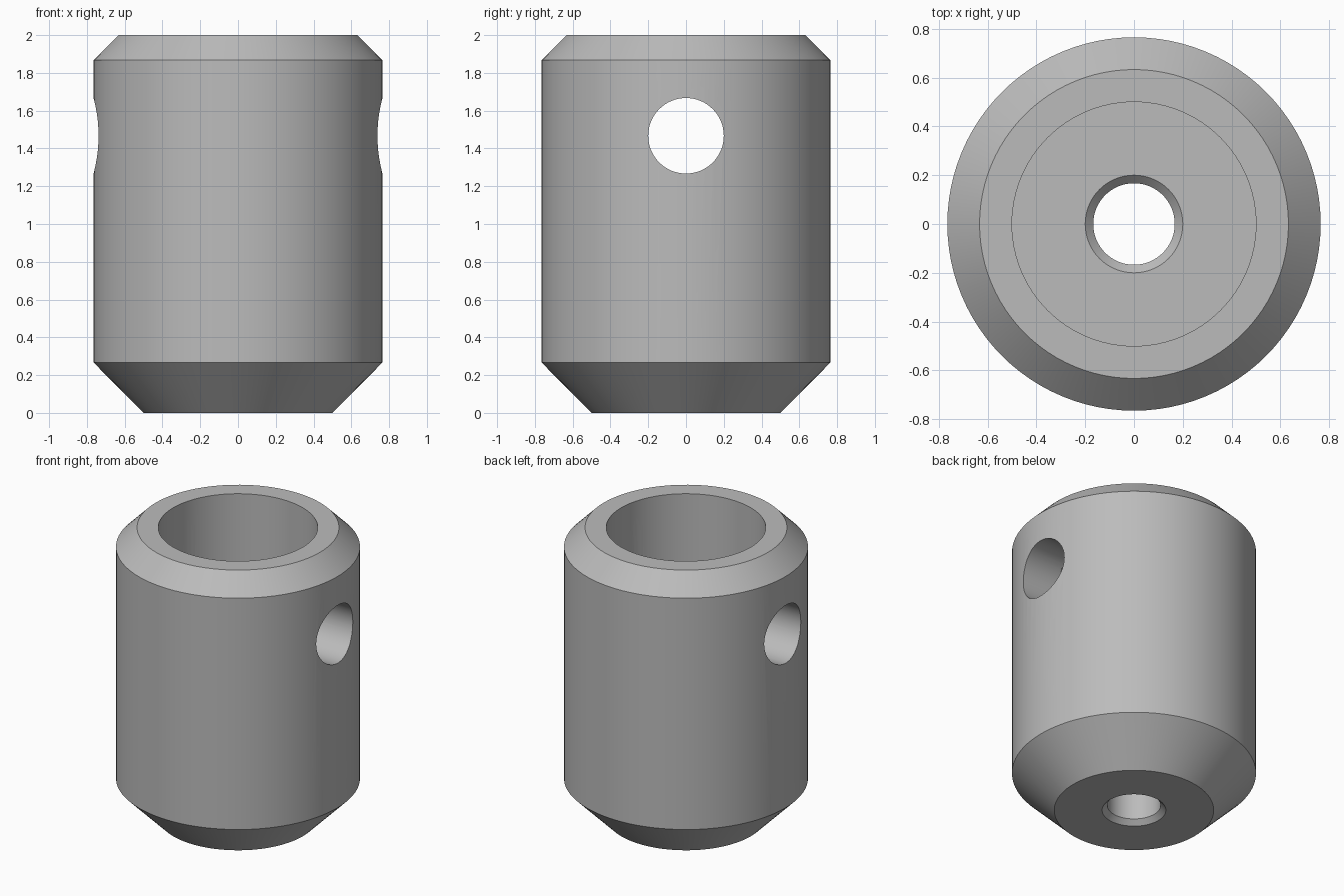
import bpy
import bmesh
import math

old = bpy.data.objects.get("Cube")
if old:
    bpy.data.objects.remove(old, do_unlink=True)

SEGMENTS = 96

# Plain grey metal
grey = bpy.data.materials.new("grey metal")
grey.use_nodes = True
colour = (0.5, 0.5, 0.5, 1)
grey.diffuse_color = colour
grey.node_tree.nodes["Principled BSDF"].inputs["Base Color"].default_value = colour


def lathe(name, profile):
    """Revolve a closed (radius, height) outline around z."""
    bm = bmesh.new()
    verts = [bm.verts.new((r, 0, z)) for r, z in profile]
    edges = [bm.edges.new((a, b)) for a, b in zip(verts, verts[1:] + verts[:1])]
    bmesh.ops.spin(bm, geom=verts + edges, cent=(0, 0, 0), axis=(0, 0, 1),
                   angle=math.tau, steps=SEGMENTS, use_merge=True)
    bmesh.ops.remove_doubles(bm, verts=bm.verts, dist=0.0001)
    bmesh.ops.recalc_face_normals(bm, faces=bm.faces)
    mesh = bpy.data.meshes.new(name)
    bm.to_mesh(mesh)
    bm.free()
    mesh.materials.append(grey)
    obj = bpy.data.objects.new(name, mesh)
    bpy.context.collection.objects.link(obj)
    return obj


# Chamfered sleeve: outside, rim, wide bore, floor, then the small chamfered hole
FLOOR = 0.667
HOLE, CHAMFER = 0.167, 0.033
body = lathe("sleeve_body", [
    (HOLE + CHAMFER, 0), (0.5, 0), (0.765, 0.267), (0.765, 1.867),
    (0.633, 2), (0.5, 2), (0.5, FLOOR), (HOLE + CHAMFER, FLOOR),
    (HOLE, FLOOR - CHAMFER), (HOLE, CHAMFER),
])

# Cross hole drilled through both side walls
bpy.ops.mesh.primitive_cylinder_add(vertices=64, radius=0.2, depth=2,
                                    location=(0, 0, 1.467),
                                    rotation=(0, math.pi / 2, 0))
drill = bpy.context.object
drill.name = "cross_hole_cutter"
drill.data.materials.append(grey)

cut = body.modifiers.new("cross hole", 'BOOLEAN')
cut.operation = 'DIFFERENCE'
cut.solver = 'EXACT'
cut.object = drill

bpy.ops.object.select_all(action='DESELECT')
body.select_set(True)
bpy.context.view_layer.objects.active = body
bpy.ops.object.modifier_apply(modifier=cut.name)
bpy.data.objects.remove(drill, do_unlink=True)
bpy.ops.object.shade_smooth_by_angle(angle=math.radians(30))
